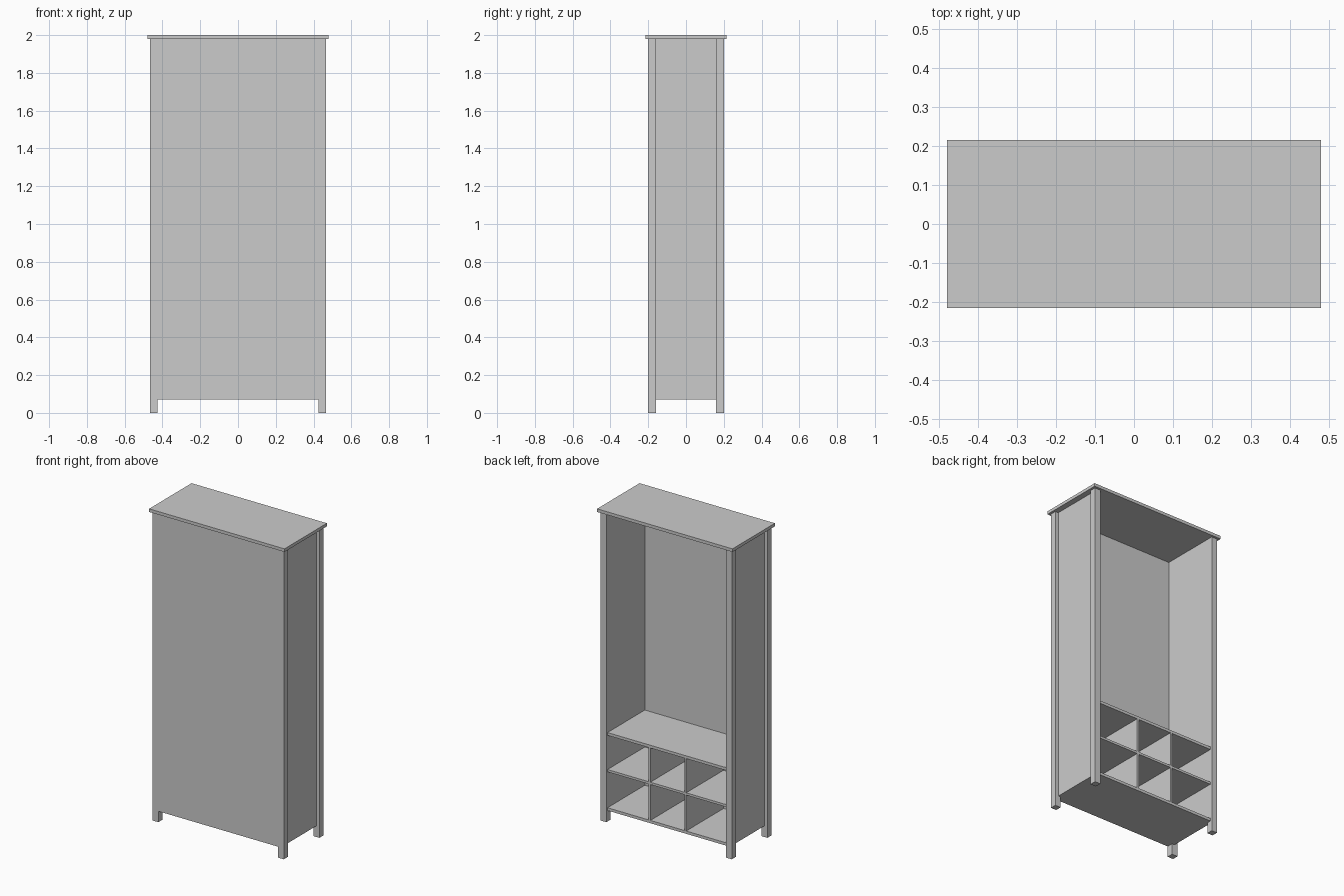
import bpy

if "Cube" in bpy.data.objects:
    bpy.data.objects.remove(bpy.data.objects["Cube"])


def box(name, x, y, z):
    """Box from (min, max) ranges on each axis."""
    lo, hi = zip(x, y, z)
    bpy.ops.mesh.primitive_cube_add(
        size=1, location=[(a + b) / 2 for a, b in zip(lo, hi)])
    ob = bpy.context.object
    ob.name = name
    ob.scale = [b - a for a, b in zip(lo, hi)]
    bpy.ops.object.transform_apply(location=False, rotation=False, scale=True)
    return ob


IN, OUT = 0.425, 0.465      # inner and outer faces of the posts
BASE, TOP = 0.07, 1.98      # underside of carcass, underside of top board
FRONT = -0.19               # inner face of the closed panel
OPEN = 0.188                # shelf edge, just inside the open side

# Overhanging top board
box("top_board", (-0.48, 0.48), (-0.215, 0.215), (TOP, 2.0))

# Corner posts and recessed side panels
for sx, side in ((-1, "left"), (1, "right")):
    for sy, end in ((-1, "front"), (1, "back")):
        box(f"{end}_{side}_post", sorted((sx * IN, sx * OUT)),
            sorted((sy * 0.16, sy * 0.2)), (0, TOP))
    box(f"{side}_panel", sorted((sx * IN, sx * 0.443)), (-0.16, 0.16), (BASE, TOP))

# Large closed panel, flush with the posts
box("closed_panel", (-IN, IN), (-0.2, FRONT), (BASE, TOP))

# Shelves
shelves = {"bottom_board": (BASE, 0.088), "middle_shelf": (0.318, 0.333),
           "upper_shelf": (0.552, 0.57)}
for name, z in shelves.items():
    box(name, (-IN, IN), (FRONT, OPEN), z)

# Cubby dividers
for row, z in (("lower", (0.088, 0.318)), ("upper", (0.333, 0.552))):
    for x, side in ((-0.127, "left"), (0.127, "right")):
        box(f"{row}_{side}_divider", (x - 0.006, x + 0.006), (FRONT, OPEN), z)
